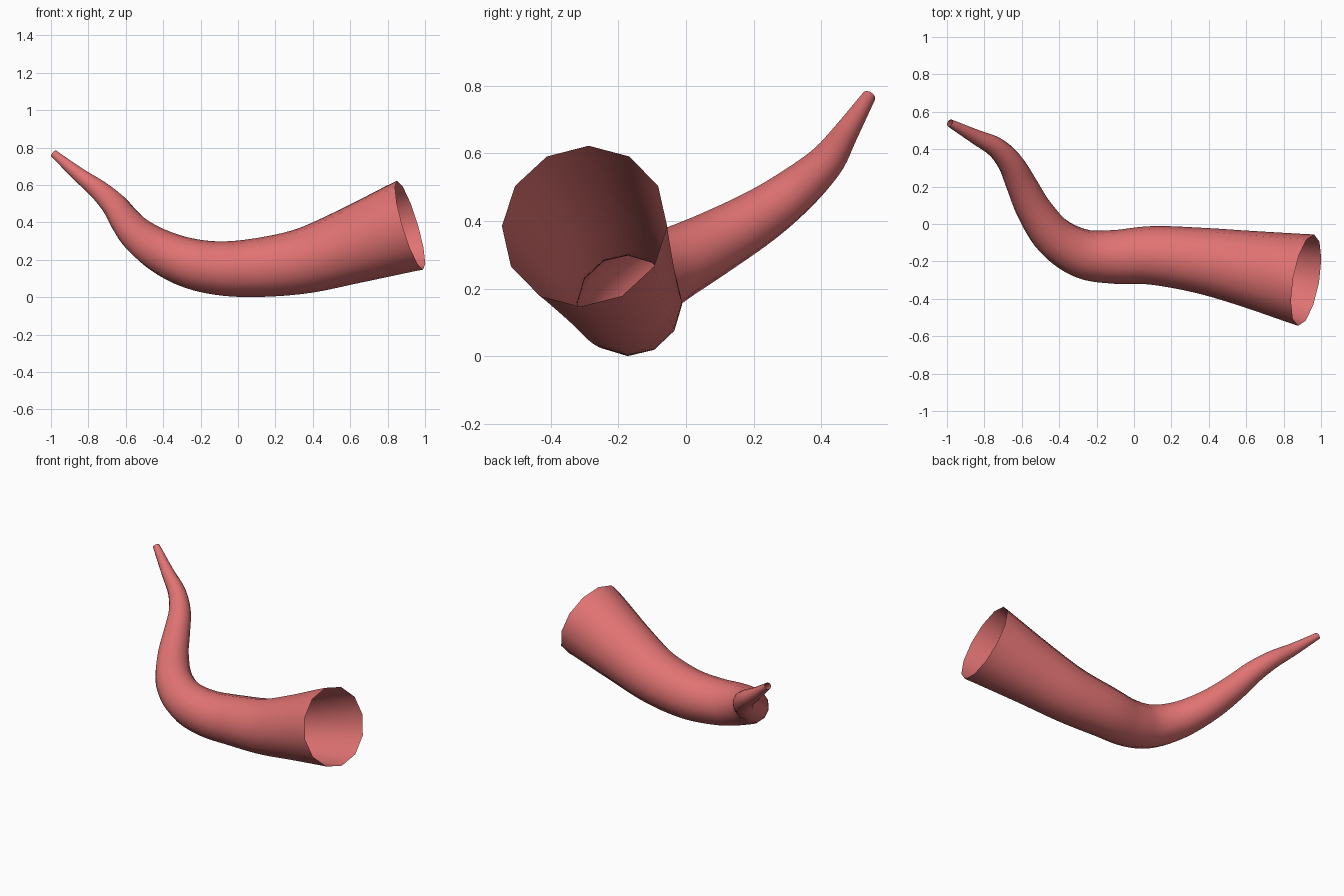
import bpy, bmesh, math
from mathutils import Vector

if "Cube" in bpy.data.objects:
    bpy.data.objects.remove(bpy.data.objects["Cube"])

SIDES, STEPS = 12, 6

# Centre line from mouth to tip: x, y, z, radius
PATH = [Vector(p) for p in (
    (0.92, -0.30, 0.385, 0.248),
    (0.60, -0.237, 0.272, 0.203),
    (0.35, -0.194, 0.194, 0.175),
    (0.10, -0.168, 0.158, 0.157),
    (-0.10, -0.176, 0.155, 0.144),
    (-0.27, -0.160, 0.186, 0.132),
    (-0.42, -0.075, 0.250, 0.115),
    (-0.53, 0.07, 0.328, 0.097),
    (-0.603, 0.215, 0.412, 0.082),
    (-0.66, 0.325, 0.492, 0.069),
    (-0.74, 0.41, 0.570, 0.055),
    (-0.85, 0.468, 0.655, 0.039),
    (-0.985, 0.54, 0.768, 0.021),
)]


def spline(a, b, c, d, t):
    return 0.5 * (2 * b + (c - a) * t + (2 * a - 5 * b + 4 * c - d) * t * t
                  + (3 * b - a - 3 * c + d) * t ** 3)


# Smooth the centre line
ext = [2 * PATH[0] - PATH[1]] + PATH + [2 * PATH[-1] - PATH[-2]]
pts = [spline(*ext[i:i + 4], s / STEPS)
       for i in range(len(PATH) - 1) for s in range(STEPS)] + [PATH[-1]]

# Sweep a tapering open ring along it, carrying the frame without twist
bm = bmesh.new()
up = Vector((0, 0, 1))
rings = []
for i, p in enumerate(pts):
    tan = (pts[min(i + 1, len(pts) - 1)] - pts[max(i - 1, 0)]).to_3d().normalized()
    if i == 0:
        tan = Vector((-1, 0.175, -0.30)).normalized()
    up = (up - tan * up.dot(tan)).normalized()
    side = tan.cross(up)
    ring = []
    for k in range(SIDES):
        a = 2 * math.pi * k / SIDES
        ring.append(bm.verts.new(p.to_3d() + p[3] * (up * math.cos(a) + side * math.sin(a))))
    rings.append(ring)
for r0, r1 in zip(rings, rings[1:]):
    for k in range(SIDES):
        n = (k + 1) % SIDES
        f = bm.faces.new((r0[k], r0[n], r1[n], r1[k]))
        f.smooth = True
bmesh.ops.recalc_face_normals(bm, faces=bm.faces)

mesh = bpy.data.meshes.new("horn")
bm.to_mesh(mesh)
bm.free()
horn = bpy.data.objects.new("horn", mesh)
bpy.context.collection.objects.link(horn)

# Red horn colour
mat = bpy.data.materials.new("horn_red")
mat.diffuse_color = (0.75, 0.17, 0.17, 1)
mat.use_nodes = True
mat.node_tree.nodes["Principled BSDF"].inputs["Base Color"].default_value = mat.diffuse_color
mesh.materials.append(mat)
